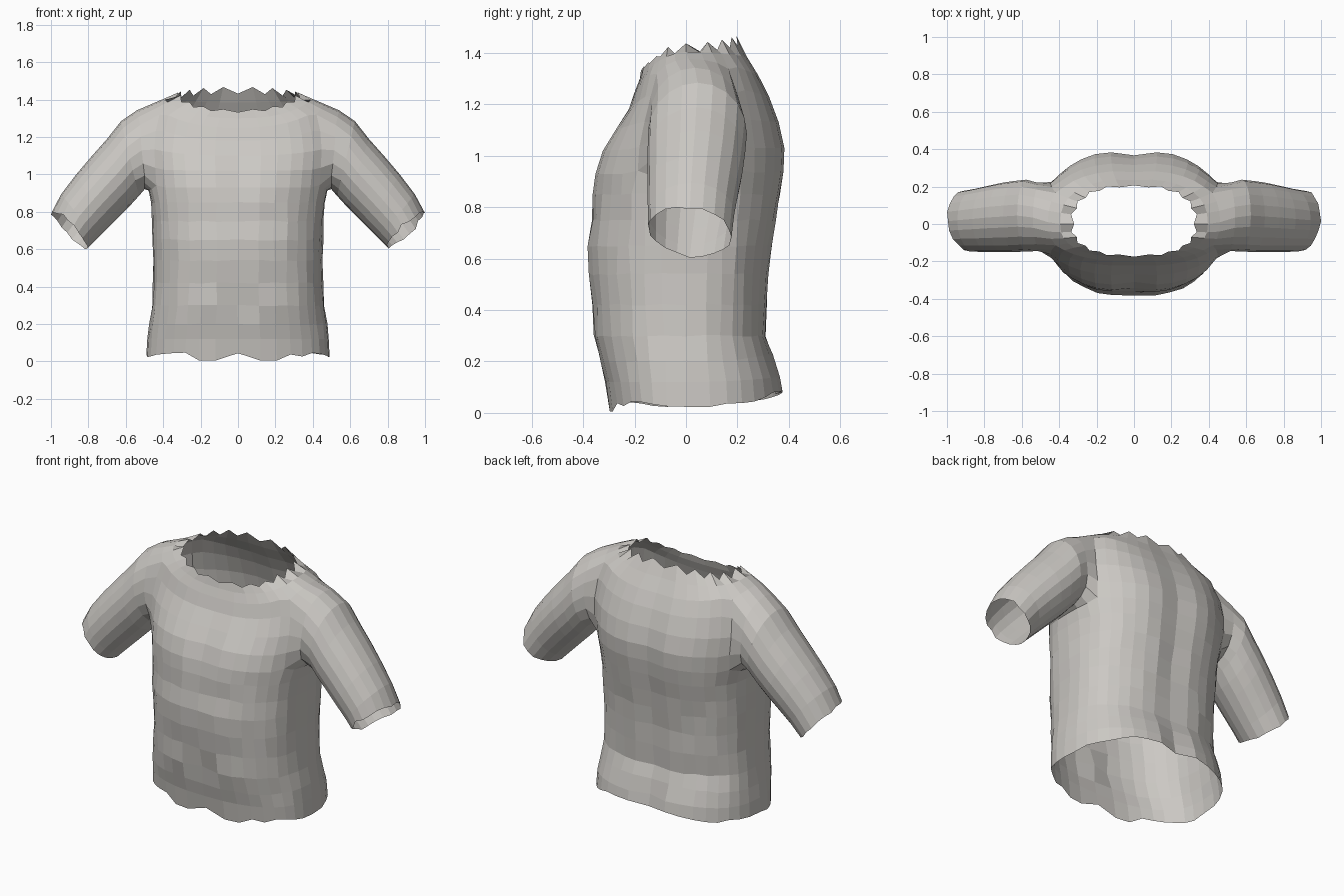
import bpy, bmesh, random
from math import sin, cos, pi, exp
from mathutils import Vector

random.seed(4)
if "Cube" in bpy.data.objects:
    bpy.data.objects.remove(bpy.data.objects["Cube"])

SEGS = 36          # points around the torso
HOLE = 3           # half width of an armhole, in torso segments
LOW, HIGH = 9, 13  # rings that bound the armholes

# Torso rings: height at front, side, back; half width; front y; back y
RINGS = [
    (.04, .03, .08, .49, -.30, .38), (.12, .12, .14, .485, -.315, .37),
    (.20, .20, .23, .475, -.335, .34), (.30, .30, .30, .46, -.36, .31),
    (.42, .42, .42, .455, -.365, .32), (.54, .54, .54, .453, -.38, .325),
    (.65, .65, .65, .455, -.385, .335), (.75, .75, .75, .457, -.37, .35),
    (.85, .85, .85, .465, -.363, .367), (.93, .93, .94, .48, -.35, .377),
    (1.02, 1.03, 1.03, .49, -.32, .38), (1.10, 1.15, 1.13, .50, -.275, .36),
    (1.18, 1.28, 1.23, .485, -.225, .325), (1.25, 1.38, 1.31, .46, -.20, .285),
    (1.30, 1.405, 1.385, .395, -.18, .24), (1.34, 1.42, 1.45, .33, -.17, .205),
]

# Sleeve rings: upper x, z; lower x, z; middle y; half depth
SLEEVE = [
    (.54, 1.355, .495, .925, .04, .185), (.625, 1.285, .53, .885, .045, .192),
    (.70, 1.19, .58, .83, .04, .19), (.78, 1.10, .635, .775, .035, .185),
    (.865, 1.0, .695, .715, .027, .177), (.945, .895, .755, .655, .02, .168),
    (.995, .80, .80, .61, .015, .162),
]


def power(v, e=.8):
    return abs(v) ** e * (1 if v > 0 else -1)


def bump(x, z, cx, cz, wx, wz):
    return exp(-((x - cx) / wx) ** 2 - ((z - cz) / wz) ** 2)


def torso_point(ring, angle):
    front_z, side_z, back_z, half, front, back = ring
    c, s = power(cos(angle)), power(sin(angle))
    end_z = back_z if s > 0 else front_z
    x, y = half * c, abs(s) * (back if s > 0 else front)
    z = side_z + (end_z - side_z) * s * s
    ax = abs(x)
    if s > .5:    # spine groove, cleft and shoulder blades
        y -= .016 * bump(ax, z, 0, .8, .05, .6) + .03 * bump(ax, z, 0, .12, .03, .12)
        y += .012 * bump(ax, z, .2, 1.0, .12, .2)
    elif s < -.5:  # chest, breastbone and navel
        y -= .012 * bump(ax, z, .2, .98, .14, .1)
        y += .012 * bump(ax, z, 0, 1.0, .05, .15) + .03 * bump(ax, z, 0, .3, .03, .04)
    return Vector((x, y, z))


bm = bmesh.new()

# Torso grid with ragged hem and neckline
grid = []
last = len(RINGS) - 1
for j, ring in enumerate(RINGS):
    row = []
    for i in range(SEGS):
        p = torso_point(ring, 2 * pi * i / SEGS)
        if j == 0:
            p.z += random.uniform(-.012, .012)
            if p.y < -.2 and .12 < abs(p.x) < .23:
                p.z = .005
        elif j == last:
            tooth = 1 if i % 2 else -1
            p.x *= 1 + .03 * tooth
            p.y *= 1 + .03 * tooth
            p.z += -.018 * tooth * (.4 if p.y < -.1 else 1)
        elif 1 < j < 9:
            p += Vector([random.uniform(-.004, .004) for _ in range(3)])
        row.append(bm.verts.new(p))
    grid.append(row)


def in_armhole(i, j):
    near_side = any((i - side + HOLE) % SEGS < 2 * HOLE for side in (0, SEGS // 2))
    return LOW <= j < HIGH and near_side


for j in range(last):
    for i in range(SEGS):
        if not in_armhole(i, j):
            k = (i + 1) % SEGS
            bm.faces.new((grid[j][i], grid[j][k], grid[j + 1][k], grid[j + 1][i]))

# Sleeves grown out of the armholes
blend = []
for side in (1, -1):
    def at(i, j):
        return grid[j][i % SEGS if side > 0 else (SEGS // 2 - i) % SEGS]
    loop = [at(i, HIGH) for i in range(-HOLE, HOLE)]
    loop += [at(HOLE, j) for j in range(HIGH, LOW, -1)]
    loop += [at(i, LOW) for i in range(HOLE, -HOLE, -1)]
    loop += [at(-HOLE, j) for j in range(LOW, HIGH)]
    blend += loop
    count = len(loop)
    for n, (ux, uz, lx, lz, mid, depth) in enumerate(SLEEVE):
        upper, lower = Vector((ux, mid, uz)), Vector((lx, mid, lz))
        new = []
        for k in range(count):
            a = 2 * pi * (k - HOLE) / count
            p = (upper + lower) / 2 + (upper - lower) / 2 * cos(a)
            p.y += depth * sin(a)
            if n == len(SLEEVE) - 1:   # ragged cuff, longer at the back
                p += Vector((.6, 0, -.7)) * (random.uniform(-.012, .012) + .03 * sin(a))
                p.x = min(p.x, 1)
            p.x *= side
            new.append(bm.verts.new(p))
        for k in range(count):
            m = (k + 1) % count
            quad = (loop[k], loop[m], new[m], new[k])
            bm.faces.new(quad if side > 0 else quad[::-1])
        if n == 0:
            blend += new
        loop = new

# Soften the shoulder seams
for _ in range(2):
    bmesh.ops.smooth_vert(bm, verts=blend, factor=.4, use_axis_x=True,
                          use_axis_y=True, use_axis_z=True)
bmesh.ops.recalc_face_normals(bm, faces=bm.faces)

mesh = bpy.data.meshes.new("shirt_torso")
bm.to_mesh(mesh)
bm.free()
shirt = bpy.data.objects.new("shirt_torso", mesh)
bpy.context.collection.objects.link(shirt)

# Single warm grey
grey = bpy.data.materials.new("warm_grey")
grey.use_nodes = True
color = (.60, .58, .55, 1)
grey.diffuse_color = color
grey.node_tree.nodes["Principled BSDF"].inputs["Base Color"].default_value = color
mesh.materials.append(grey)
